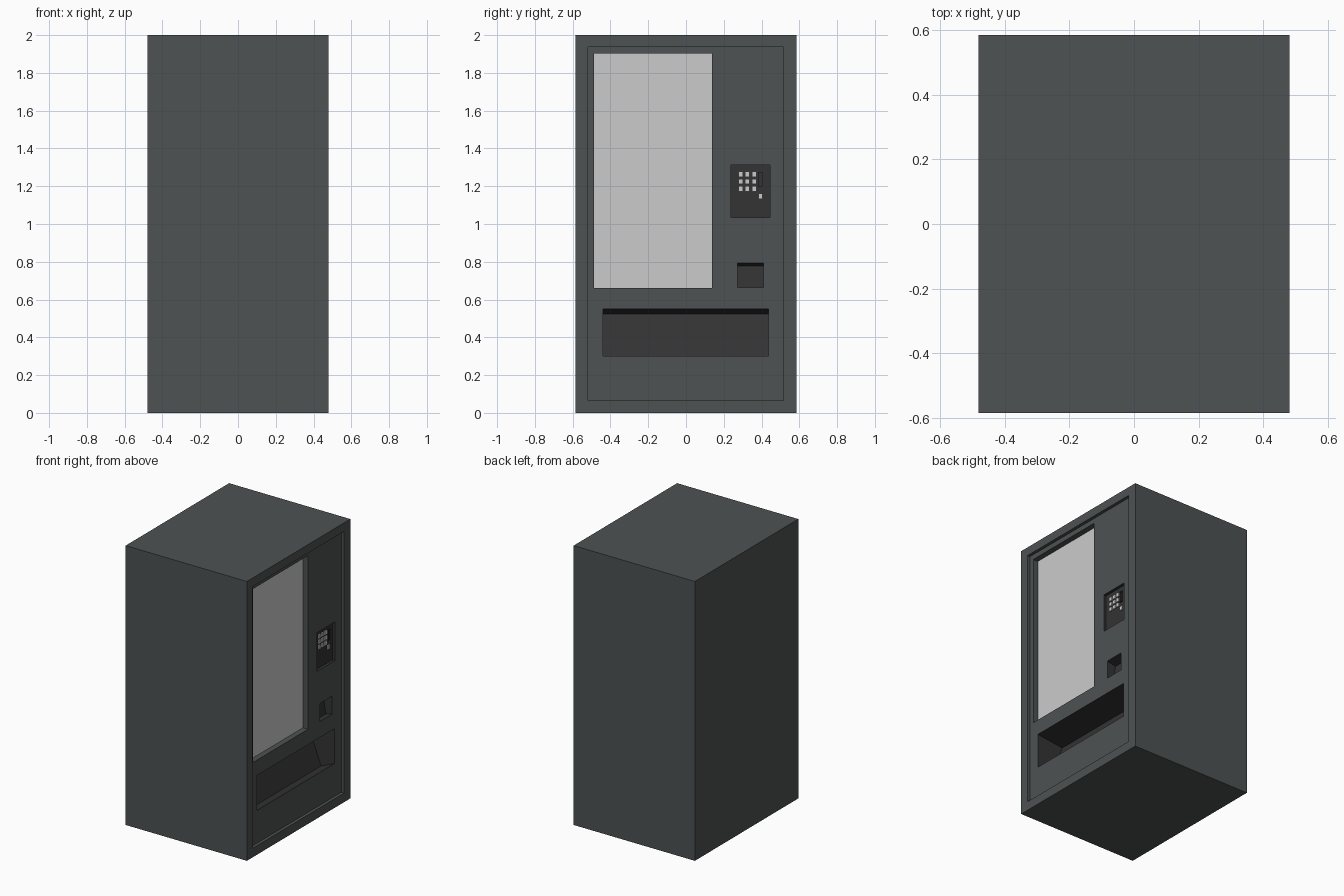
import bpy, bmesh

if "Cube" in bpy.data.objects:
    bpy.data.objects.remove(bpy.data.objects["Cube"])

FRONT = 0.48          # machine's working face looks along +x
DOOR = FRONT - 0.022  # recessed door face


def material(name, rgb):
    m = bpy.data.materials.new(name)
    m.diffuse_color = (*rgb, 1)
    m.use_nodes = True
    m.node_tree.nodes["Principled BSDF"].inputs["Base Color"].default_value = m.diffuse_color
    return m


CASE = material("case_grey", (0.075, 0.084, 0.084))
DARK = material("dark_plastic", (0.033, 0.033, 0.033))


def prism(name, profile, y0, y1, mat=None):
    """Extrude an (x, z) side profile from y0 to y1."""
    bm = bmesh.new()
    face = bm.faces.new([bm.verts.new((x, y0, z)) for x, z in profile])
    ext = bmesh.ops.extrude_face_region(bm, geom=[face])
    verts = [v for v in ext["geom"] if isinstance(v, bmesh.types.BMVert)]
    bmesh.ops.translate(bm, verts=verts, vec=(0, y1 - y0, 0))
    bmesh.ops.recalc_face_normals(bm, faces=bm.faces)
    me = bpy.data.meshes.new(name)
    bm.to_mesh(me)
    bm.free()
    ob = bpy.data.objects.new(name, me)
    bpy.context.collection.objects.link(ob)
    if mat:
        me.materials.append(mat)
    return ob


def box(name, x0, x1, y0, y1, z0, z1, mat=None):
    return prism(name, [(x0, z0), (x1, z0), (x1, z1), (x0, z1)], y0, y1, mat)


def carve(target, cutter):
    """Cut a pocket; its walls keep the cutter's material."""
    mod = target.modifiers.new(cutter.name, 'BOOLEAN')
    mod.operation = 'DIFFERENCE'
    mod.solver = 'EXACT'
    mod.material_mode = 'TRANSFER'
    mod.object = cutter
    cutter.hide_render = True
    bpy.context.view_layer.objects.active = target
    bpy.ops.object.modifier_apply(modifier=mod.name)
    bpy.data.objects.remove(cutter)


def hopper(name, y0, y1, z0, z1, top_depth, low_depth, top_drop, low_drop):
    """Pocket with a leaning back wall; it starts in front of the door."""
    return prism(name, [(FRONT + 0.1, z0), (DOOR, z0), (DOOR - low_depth, z0 - low_drop),
                        (DOOR - top_depth, z1 - top_drop), (DOOR, z1), (FRONT + 0.1, z1)],
                 y0, y1, DARK)


# Cabinet with its recessed door and openings
cabinet = box("cabinet", -0.48, FRONT, -0.585, 0.585, 0, 2, CASE)
carve(cabinet, box("door_recess", DOOR, 0.6, -0.52, 0.515, 0.065, 1.938, CASE))
carve(cabinet, box("window_recess", DOOR - 0.06, 0.6, -0.487, 0.138, 0.66, 1.902, CASE))
carve(cabinet, box("keypad_recess", DOOR - 0.02, 0.6, 0.237, 0.445, 1.035, 1.312, DARK))
carve(cabinet, hopper("coin_return", 0.272, 0.41, 0.663, 0.793, 0.07, 0.05, 0.015, 0.01))
carve(cabinet, hopper("delivery_chute", -0.44, 0.437, 0.3, 0.55, 0.21, 0.106, 0.026, 0.045))

# Window pane
box("window_pane", DOOR - 0.06, DOOR - 0.04, -0.487, 0.138, 0.66, 1.902)

# Keypad buttons, coin button and card slot
PANEL = DOOR - 0.02
for row in range(3):
    for col in range(3):
        y, z = 0.289 + 0.036 * col, 1.263 - 0.038 * row
        box(f"key_{row}_{col}", PANEL - 0.002, PANEL + 0.008,
            y - 0.012, y + 0.012, z - 0.014, z + 0.014)
box("coin_button", PANEL - 0.002, PANEL + 0.008, 0.383, 0.406, 1.133, 1.162)
slot = box("card_slot", PANEL - 0.002, PANEL + 0.008, 0.383, 0.406, 1.196, 1.275, DARK)
carve(slot, box("slot_opening", PANEL + 0.002, 0.6, 0.388, 0.401, 1.202, 1.269, DARK))
